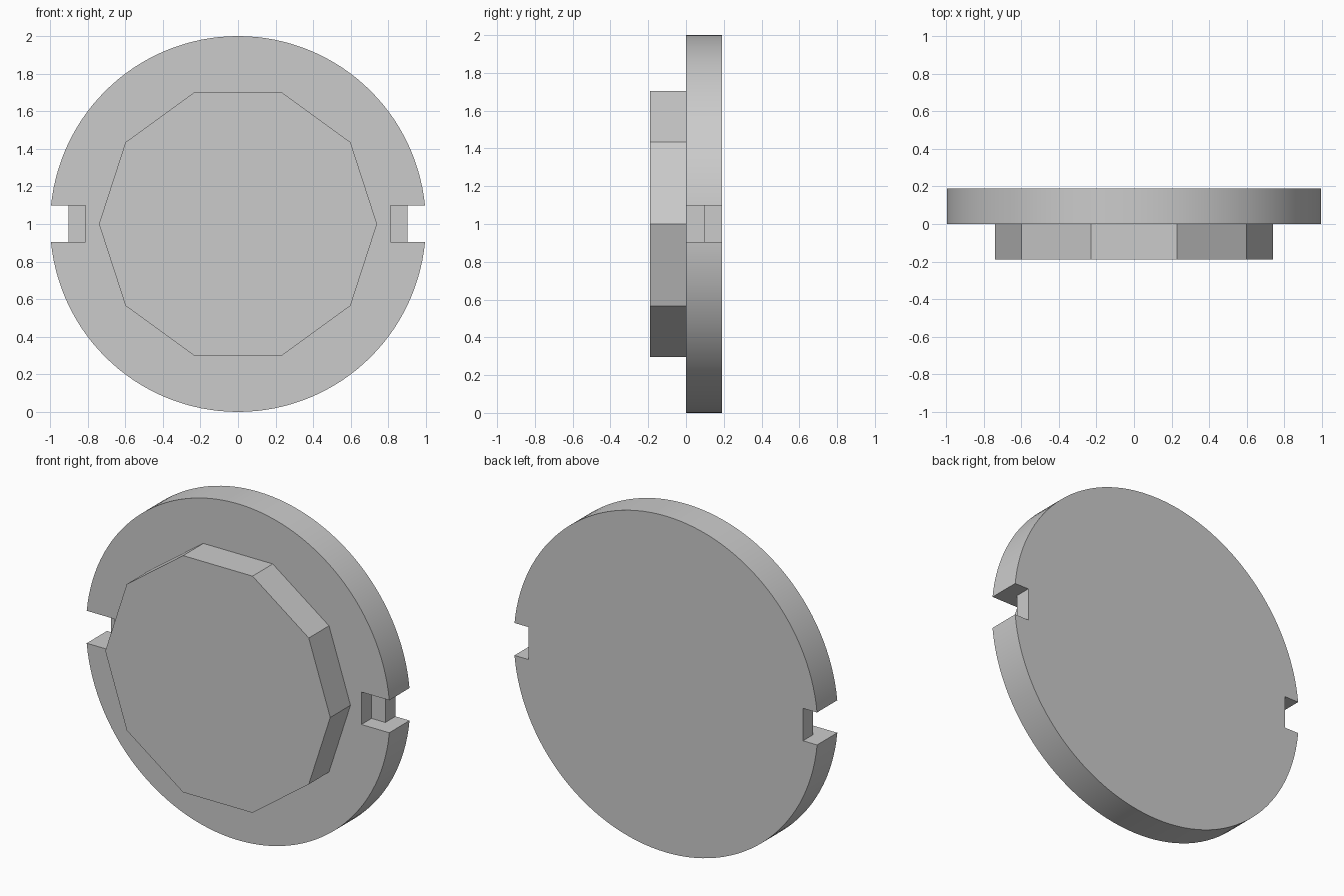
import bpy
import math

if "Cube" in bpy.data.objects:
    bpy.data.objects.remove(bpy.data.objects["Cube"])

CENTRE_Z = 1.0
THICK = 0.19

grey = bpy.data.materials.new("plain grey")
grey.use_nodes = True
colour = (0.6, 0.6, 0.6, 1)
grey.diffuse_color = colour
grey.node_tree.nodes["Principled BSDF"].inputs["Base Color"].default_value = colour


def plate(name, sides, radius, y0, y1, turn=0.0):
    """Upright prism whose axis runs along y."""
    bpy.ops.mesh.primitive_cylinder_add(vertices=sides, radius=radius, depth=y1 - y0)
    ob = bpy.context.object
    ob.name = name
    ob.rotation_euler = (math.pi / 2, turn, 0)
    ob.location = (0, (y0 + y1) / 2, CENTRE_Z)
    bpy.ops.object.transform_apply(location=True, rotation=True, scale=True)
    ob.data.materials.append(grey)
    return ob


def cut_box(target, x0, x1, y0, y1, z0, z1):
    """Cut a box-shaped pocket out of the target."""
    bpy.ops.mesh.primitive_cube_add(size=1, location=((x0 + x1) / 2, (y0 + y1) / 2, (z0 + z1) / 2))
    cutter = bpy.context.object
    cutter.scale = (abs(x1 - x0), y1 - y0, z1 - z0)
    cutter.hide_render = True
    bpy.ops.object.transform_apply(location=True, rotation=True, scale=True)
    cut = target.modifiers.new("notch", "BOOLEAN")
    cut.operation = "DIFFERENCE"
    cut.solver = "EXACT"
    cut.object = cutter
    bpy.context.view_layer.objects.active = target
    bpy.ops.object.modifier_apply(modifier=cut.name)
    bpy.data.objects.remove(cutter)


# Round base plate with a stepped notch on each side
disc = plate("base_disc", 128, 1.0, 0, THICK)
for side in (-1, 1):
    cut_box(disc, side * 0.903, side * 1.2, -0.1, 0.3, 0.905, 1.098)
    cut_box(disc, side * 0.812, side * 1.2, -0.1, THICK / 2, 0.905, 1.098)
bpy.ops.object.select_all(action="DESELECT")
disc.select_set(True)
bpy.context.view_layer.objects.active = disc
bpy.ops.object.shade_smooth_by_angle(angle=math.radians(30))

# Ten-sided boss on the front, with a corner pointing to each side
plate("front_boss", 10, 0.74, -THICK, 0.005, math.pi / 2)
